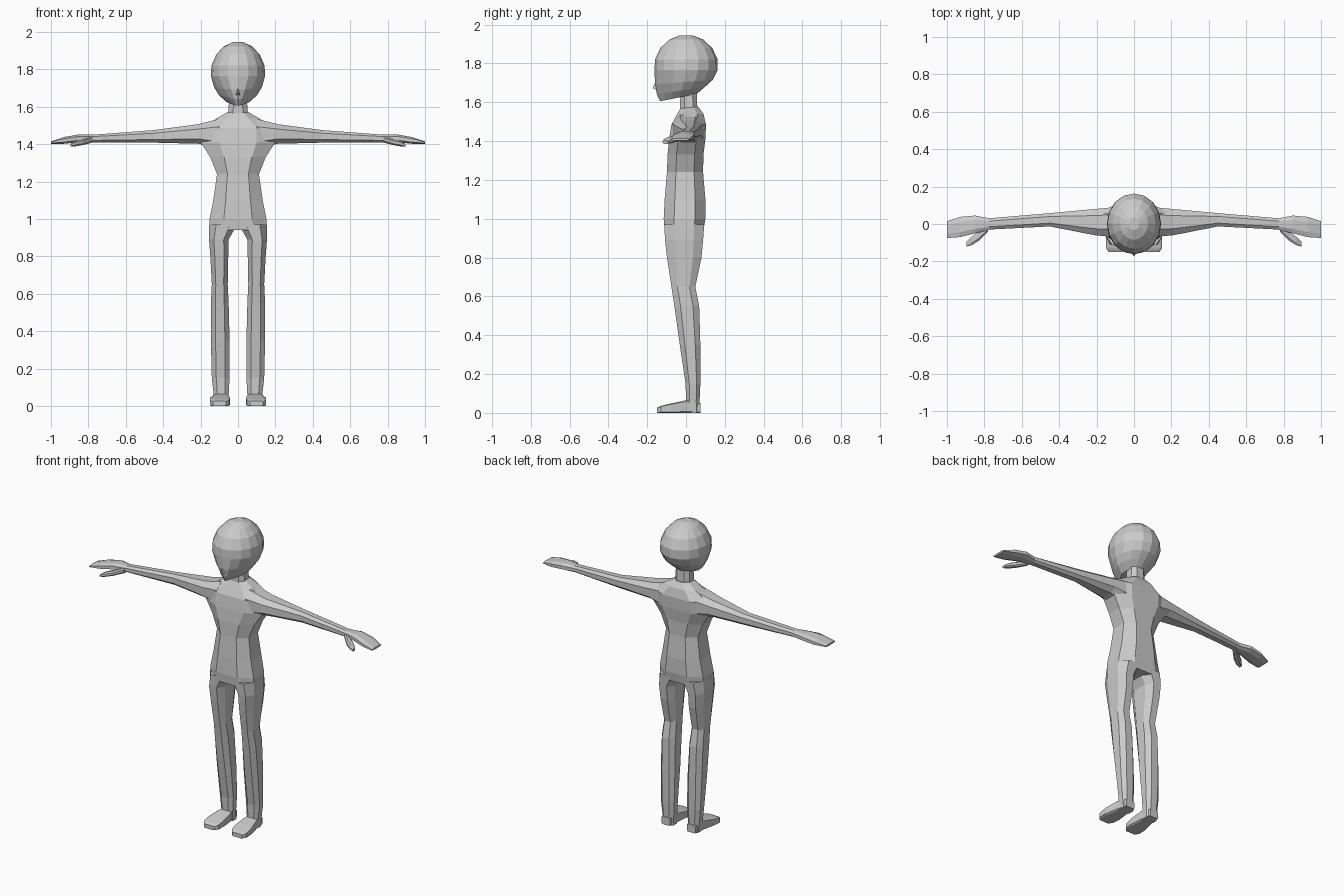
import bpy, bmesh, math

skin = bpy.data.materials.new("plain_grey")
skin.diffuse_color = (0.6, 0.6, 0.6, 1.0)


def loft(name, rings, mirror=False):
    """Skin a closed, flat-shaded surface over a list of point rings."""
    bm = bmesh.new()
    loops = [[bm.verts.new(p) for p in ring] for ring in rings]
    n = len(loops[0])
    for a, b in zip(loops, loops[1:]):
        for i in range(n):
            j = (i + 1) % n
            bm.faces.new((a[i], a[j], b[j], b[i]))
    bm.faces.new(loops[0])
    bm.faces.new(loops[-1])
    bmesh.ops.recalc_face_normals(bm, faces=bm.faces)
    mesh = bpy.data.meshes.new(name)
    bm.to_mesh(mesh)
    bm.free()
    mesh.materials.append(skin)
    obj = bpy.data.objects.new(name, mesh)
    bpy.context.collection.objects.link(obj)
    if mirror:
        obj.modifiers.new("mirror", 'MIRROR').use_mirror_merge = False
    return obj


def section(u0, u1, v0, v1, k=0.5):
    """Eight-sided chamfered rectangle."""
    cu, cv, a, b = (u0 + u1) / 2, (v0 + v1) / 2, (u1 - u0) / 2, (v1 - v0) / 2
    shape = [(1, -k), (1, k), (k, 1), (-k, 1), (-1, k), (-1, -k), (-k, -1), (k, -1)]
    return [(cu + a * s, cv + b * t) for s, t in shape]


def loft_z(name, rows, k=0.5, mirror=False):
    # rows: z, x0, x1, y0, y1
    return loft(name, [[(x, y, r[0]) for x, y in section(*r[1:], k)] for r in rows], mirror)


def loft_x(name, rows, k=0.5, mirror=False):
    # rows: x, y0, y1, z0, z1
    return loft(name, [[(r[0], y, z) for y, z in section(*r[1:], k)] for r in rows], mirror)


def loft_y(name, rows, k=0.5, mirror=False):
    # rows: y, x0, x1, z0, z1
    return loft(name, [[(x, r[0], z) for x, z in section(*r[1:], k)] for r in rows], mirror)


# Torso: hips, waist, chest, shoulders (z, half width, front y, back y)
torso = [(0.94, 0.154, -0.11, 0.09), (1.0, 0.152, -0.115, 0.10),
         (1.1, 0.132, -0.11, 0.10), (1.24, 0.112, -0.098, 0.088),
         (1.33, 0.148, -0.095, 0.09), (1.41, 0.20, -0.087, 0.10),
         (1.485, 0.20, -0.075, 0.103), (1.54, 0.11, -0.045, 0.09),
         (1.575, 0.05, -0.025, 0.065)]
loft_z("torso", [(z, -w, w, f, b) for z, w, f, b in torso])

# Neck
loft_z("neck", [(1.53, -0.055, 0.055, -0.032, 0.06),
                (1.66, -0.046, 0.046, -0.03, 0.055)])

# Head: tilted rings, pinched at the front toward the chin
# (z, half width, front y, back y, tilt, pinch)
head = [(1.632, 0.06, -0.134, 0.055, 0.2, 0.7),
        (1.665, 0.102, -0.15, 0.10, 0.16, 0.5),
        (1.705, 0.128, -0.16, 0.138, 0.08, 0.25),
        (1.765, 0.145, -0.162, 0.163, 0, 0),
        (1.82, 0.142, -0.16, 0.163, 0, 0),
        (1.88, 0.116, -0.132, 0.135, 0, 0),
        (1.923, 0.075, -0.085, 0.088, 0, 0),
        (1.945, 0.028, -0.032, 0.034, 0, 0)]
SIDES = 16
rings = []
for z, w, f, b, tilt, pinch in head:
    ring = []
    for i in range(SIDES):
        t = 2 * math.pi * i / SIDES
        y = (f + b) / 2 + (b - f) / 2 * math.sin(t)
        x = w * math.cos(t) * (1 - pinch * max(0, -math.sin(t)))
        ring.append((x, y, z + tilt * y))
    rings.append(ring)
loft("head", rings)

# Nose: small wedge on the face
loft("nose", [[(-0.015, -0.145, 1.66), (0.015, -0.145, 1.66), (0, -0.15, 1.72)],
              [(-0.003, -0.171, 1.672), (0.003, -0.171, 1.672), (0, -0.169, 1.68)]])

# Arms with flat mitten hands
loft_x("arm", [(0.10, -0.07, 0.09, 1.37, 1.535), (0.21, -0.06, 0.08, 1.402, 1.507),
               (0.45, -0.013, 0.058, 1.408, 1.475), (0.78, -0.03, 0.03, 1.41, 1.45)],
       mirror=True)
loft_x("hand", [(0.77, -0.03, 0.03, 1.41, 1.45), (0.85, -0.05, 0.045, 1.41, 1.452),
                (0.93, -0.07, 0.038, 1.402, 1.438), (1.0, -0.075, 0.015, 1.402, 1.414)],
       mirror=True)
# Thumbs angle forward and outward
loft_x("thumb", [(0.78, -0.04, 0.0, 1.408, 1.44), (0.83, -0.09, -0.04, 1.395, 1.425),
                 (0.87, -0.115, -0.07, 1.388, 1.416), (0.895, -0.12, -0.095, 1.386, 1.402)],
       mirror=True)

# Legs from hip to heel
loft_z("leg", [(0.97, 0.005, 0.154, -0.112, 0.094), (0.89, 0.05, 0.155, -0.108, 0.088),
               (0.8, 0.052, 0.148, -0.098, 0.08), (0.65, 0.055, 0.14, -0.075, 0.048),
               (0.55, 0.05, 0.145, -0.06, 0.068), (0.35, 0.045, 0.145, -0.032, 0.074),
               (0.15, 0.045, 0.14, -0.002, 0.074), (0.06, 0.05, 0.13, 0.0, 0.07),
               (0.0, 0.05, 0.125, 0.0, 0.072)], mirror=True)

# Feet
loft_y("foot", [(0.075, 0.06, 0.12, 0, 0.05), (0.0, 0.05, 0.132, 0, 0.065),
                (-0.08, 0.043, 0.15, 0, 0.048), (-0.13, 0.047, 0.15, 0, 0.036),
                (-0.15, 0.065, 0.135, 0, 0.026)], k=0.8, mirror=True)
